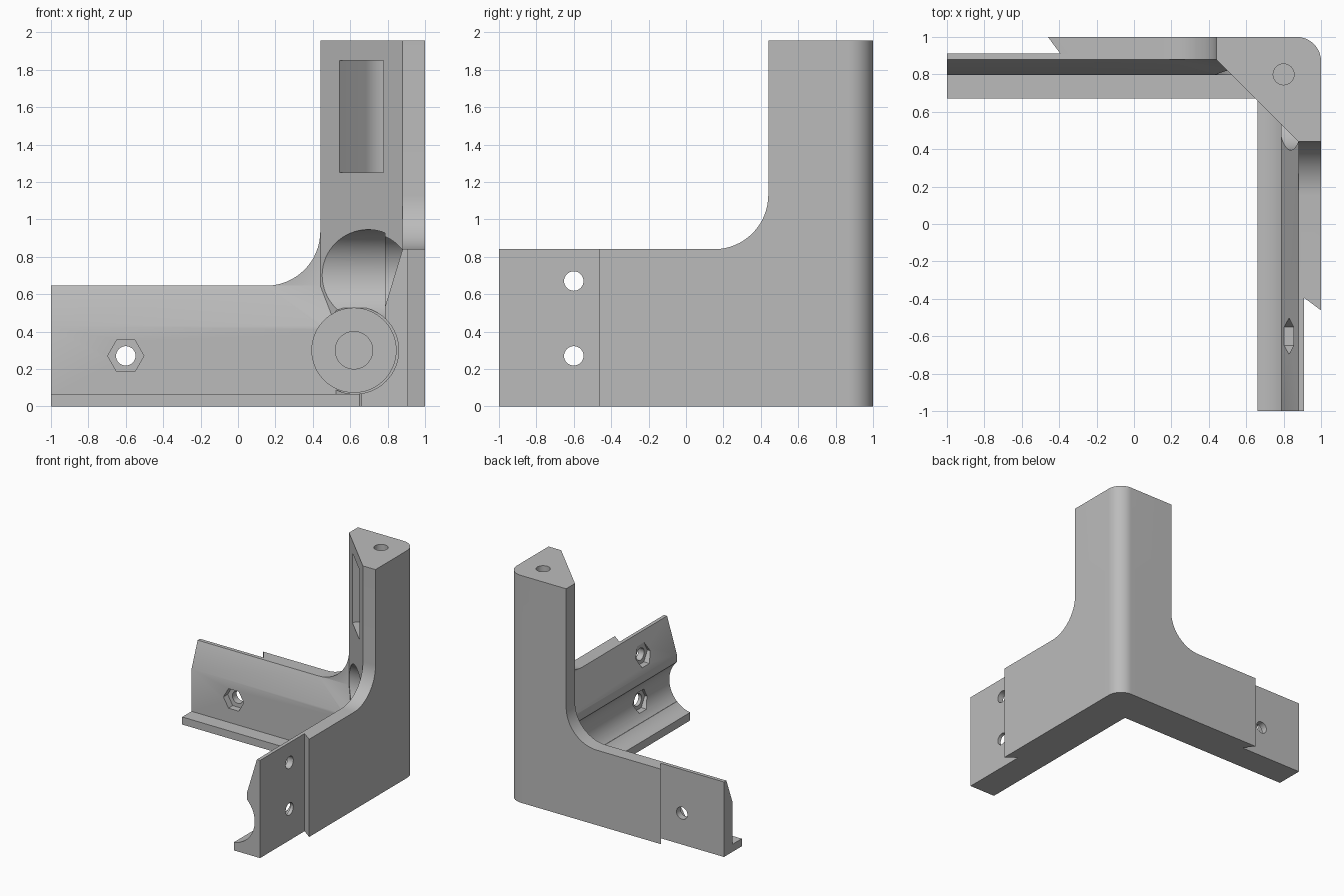
import bpy, bmesh
from math import sin, cos, radians

if "Cube" in bpy.data.objects:
    bpy.data.objects.remove(bpy.data.objects["Cube"])

grey = bpy.data.materials.new("plain grey")
grey.use_nodes = True
grey.diffuse_color = (0.5, 0.5, 0.5, 1)
grey.node_tree.nodes["Principled BSDF"].inputs["Base Color"].default_value = (0.5, 0.5, 0.5, 1)


def arc(cx, cy, r, start, end, n=16):
    angles = [radians(start + (end - start) * i / n) for i in range(n + 1)]
    return [(cx + r * cos(a), cy + r * sin(a)) for a in angles]


def ring(cx, cy, r, n=64):
    return arc(cx, cy, r, 0, 360, n)[:-1]


def prism(name, points, axis, low, high, swap=False):
    """Extrude an outline. u runs along an arm, v across it; swap turns it to the other arm."""
    def place(p, q, d):
        u, v, z = {"u": (d, p, q), "v": (p, d, q), "z": (p, q, d)}[axis]
        return (v, u, z) if swap else (u, v, z)
    bm = bmesh.new()
    a = [bm.verts.new(place(p, q, low)) for p, q in points]
    b = [bm.verts.new(place(p, q, high)) for p, q in points]
    bm.faces.new(a)
    bm.faces.new(b)
    for i in range(len(a)):
        j = (i + 1) % len(a)
        bm.faces.new((a[i], a[j], b[j], b[i]))
    bmesh.ops.recalc_face_normals(bm, faces=bm.faces)
    mesh = bpy.data.meshes.new(name)
    bm.to_mesh(mesh)
    bm.free()
    mesh.materials.append(grey)
    obj = bpy.data.objects.new(name, mesh)
    bpy.context.collection.objects.link(obj)
    return obj


def combine(tool, operation):
    tool.hide_render = True
    mod = bracket.modifiers.new(tool.name, "BOOLEAN")
    mod.operation, mod.solver, mod.object = operation, "EXACT", tool
    bpy.context.view_layer.objects.active = bracket
    bpy.ops.object.modifier_apply(modifier=mod.name)
    bpy.data.objects.remove(tool)


def add(*args):
    combine(prism(*args), "UNION")


def cut(*args):
    combine(prism(*args), "DIFFERENCE")


# Upright post: corner plan with a diagonal inner face and rounded outer edge
bracket = prism("corner_bracket", [(0.44, 0.88), (0.88, 0.44), (1, 0.44)]
                + arc(0.87, 0.87, 0.13, 0, 90) + [(0.44, 1)], "z", 0, 1.955)

# Arms: swap, height, foot edge, foot top, wall, chamfer start, skin inner side
arms = [(False, 0.645, 0.67, 0.065, 0.797, 0.43, 0.912),
        (True, 0.84, 0.66, 0.13, 0.787, 0.535, 0.91)]
for swap, h, foot, foot_top, wall, chamfer, skin in arms:
    add("arm", [(foot, 0), (1, 0), (1, h), (0.88, h), (wall, chamfer),
                (wall, foot_top), (foot, foot_top)], "u", -1, 0.8, swap)
    # Curved web between arm and post
    r = 0.29
    add("fillet", arc(0.44 - r, h + r, r, -90, 0) + [(0.5, h + r), (0.5, h - 0.1), (0.44 - r, h - 0.1)],
        "v", 0.88, 1, swap)
    # Thin tongue at the arm's end, with an undercut shoulder
    cut("shoulder", [(-1.1, skin), (-0.395, skin), (-0.525, skin + 0.176), (-1.1, skin + 0.176)],
        "z", -0.1, 1.1, swap)

# Rod channels with their seats and centre bores: swap, centre height, radius, seat start
for swap, z, r, seat in [(True, 0.30, 0.234, 0.798), (False, 0.70, 0.245, 0.786)]:
    cut("channel", ring(0.625, z, r), "u", -1.1, seat, swap)
    cut("seat", ring(0.62, z, 0.225), "u", seat - 0.01, 0.88, swap)
    cut("bore", ring(0.62, z, 0.1), "u", 0.86, 0.93, swap)

# Bolt holes with hexagonal nut pockets
for swap, z, floor in [(False, 0.27, 0.855), (True, 0.27, 0.88), (True, 0.67, 0.855)]:
    cut("bolt_hole", ring(-0.6, z, 0.052, 32), "v", 0.6, 1.1, swap)
    cut("nut_pocket", ring(-0.6, z, 0.097, 6), "v", 0.6, floor, swap)

# Round-backed pocket in the post's diagonal face and the screw hole above it
cut("post_pocket", arc(0.8, 0.8, 0.165, -45, 135, 32)
    + [(0.383, 0.617), (0.617, 0.383)], "z", 1.25, 1.85)
cut("screw_hole", ring(0.8, 0.8, 0.056, 32), "z", 1.8, 2.1)

bpy.ops.object.select_all(action="DESELECT")
bracket.select_set(True)
bpy.context.view_layer.objects.active = bracket
bpy.ops.object.shade_smooth_by_angle(angle=radians(25))
